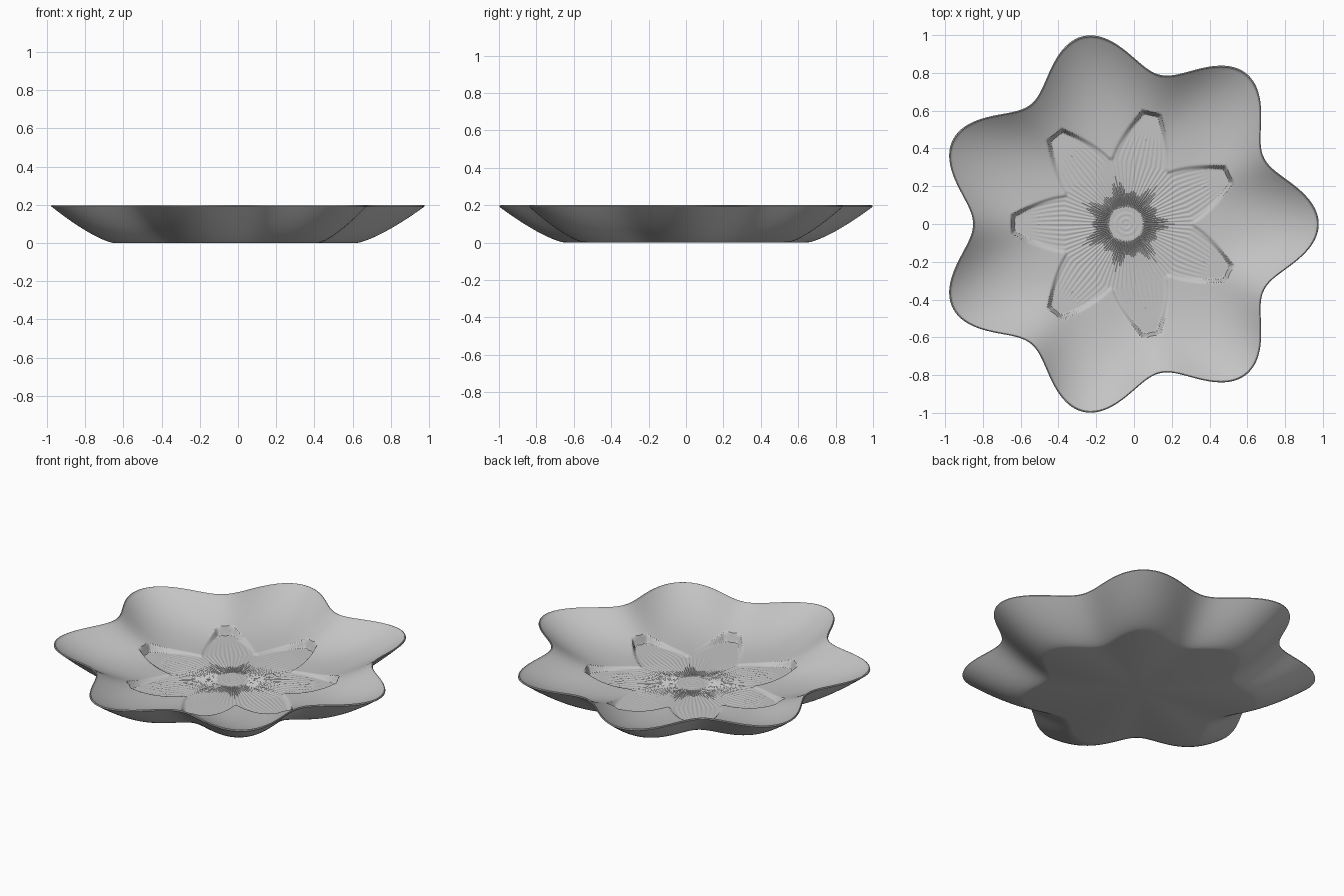
import bpy, bmesh, math

cube = bpy.data.objects.get("Cube")
if cube:
    bpy.data.objects.remove(cube)

LOBES = 7
SEGMENTS = LOBES * 70
INNER_RINGS = 125
WALL_RINGS = 16
CENTRE_X = -0.042
HEIGHT = 0.2
FOOT = 0.65            # foot outline as a fraction of the rim
TIP = 0.61             # length of the sunken petals
SHOULDER = 0.33        # where neighbouring petals part
SECTOR = math.tau / LOBES


def smooth(t):
    t = min(max(t, 0), 1)
    return t * t * (3 - 2 * t)


def outline(angle):
    """Wavy rim radius."""
    return 0.915 + 0.105 * math.cos(LOBES * angle)


def petal(radius, angle):
    """Sunken mask and groove height; petals point at the rim's valleys."""
    local = (angle % SECTOR) - SECTOR / 2
    along, side = radius * math.cos(local), abs(radius * math.sin(local))
    if along < SHOULDER:
        width = math.tan(SECTOR / 2) * along
        edge = 0.155 + 0.8 * (SHOULDER - along)
    else:
        width = 0.155 * max(0.1, 1 - ((along - SHOULDER) / 0.36) ** 1.5)
        edge = width
    mask = smooth(min(edge - side, TIP - along) / 0.022)
    groove = math.cos(math.tau * 6 * side / max(width, 0.001))
    fade = smooth((radius - 0.07) / 0.05) * smooth((TIP - 0.06 - along) / 0.1)
    rings = math.cos(math.tau * radius / 0.027) * smooth((0.08 - radius) / 0.02)
    return mask, 0.0016 * (groove * fade + rings)


def inside_height(scale, angle):
    """Bowl surface with the flower pressed into it."""
    t = max(0, (scale - 0.3) / 0.7)
    bowl = 0.05 + (HEIGHT - 0.05) * t ** 2.8
    mask, groove = petal(scale * outline(angle), angle)
    return bowl + (0.04 + groove - bowl) * mask


bm = bmesh.new()
angles = [math.tau * i / SEGMENTS for i in range(SEGMENTS)]


def ring(scale, height):
    return [bm.verts.new((CENTRE_X + scale * outline(a) * math.cos(a),
                          scale * outline(a) * math.sin(a), height(a)))
            for a in angles]


# Inside surface, from the middle to the lip
rings = []
for i in range(1, INNER_RINGS + 1):
    s = 0.988 * i / INNER_RINGS
    rings.append(ring(s, lambda a: inside_height(s, a)))

# Rounded lip
rings.append(ring(0.993, lambda a: HEIGHT))
rings.append(ring(0.998, lambda a: HEIGHT - 0.002))

# Outer wall, from the lip down to the foot
for i in range(WALL_RINGS + 1):
    t = 1 - i / WALL_RINGS
    rings.append(ring(FOOT + (1 - FOOT) * t, lambda a: 0.192 * t ** 1.35))

for upper, lower in zip(rings, rings[1:]):
    for i in range(SEGMENTS):
        j = (i + 1) % SEGMENTS
        bm.faces.new((upper[i], lower[i], lower[j], upper[j]))

# Middle of the bowl and the flat underside
for loop, z in ((rings[0], 0.041), (rings[-1], 0)):
    hub = bm.verts.new((CENTRE_X, 0, z))
    for i in range(SEGMENTS):
        bm.faces.new((hub, loop[i], loop[(i + 1) % SEGMENTS]))

bmesh.ops.recalc_face_normals(bm, faces=bm.faces)
mesh = bpy.data.meshes.new("flower_dish")
bm.to_mesh(mesh)
bm.free()

dish = bpy.data.objects.new("flower_dish", mesh)
bpy.context.collection.objects.link(dish)

# Plain grey finish
grey = bpy.data.materials.new("light_grey")
grey.use_nodes = True
colour = (0.55, 0.55, 0.55, 1)
grey.diffuse_color = colour
grey.node_tree.nodes["Principled BSDF"].inputs["Base Color"].default_value = colour
mesh.materials.append(grey)

bpy.ops.object.select_all(action="DESELECT")
dish.select_set(True)
bpy.context.view_layer.objects.active = dish
bpy.ops.object.shade_smooth_by_angle(angle=math.radians(35))
